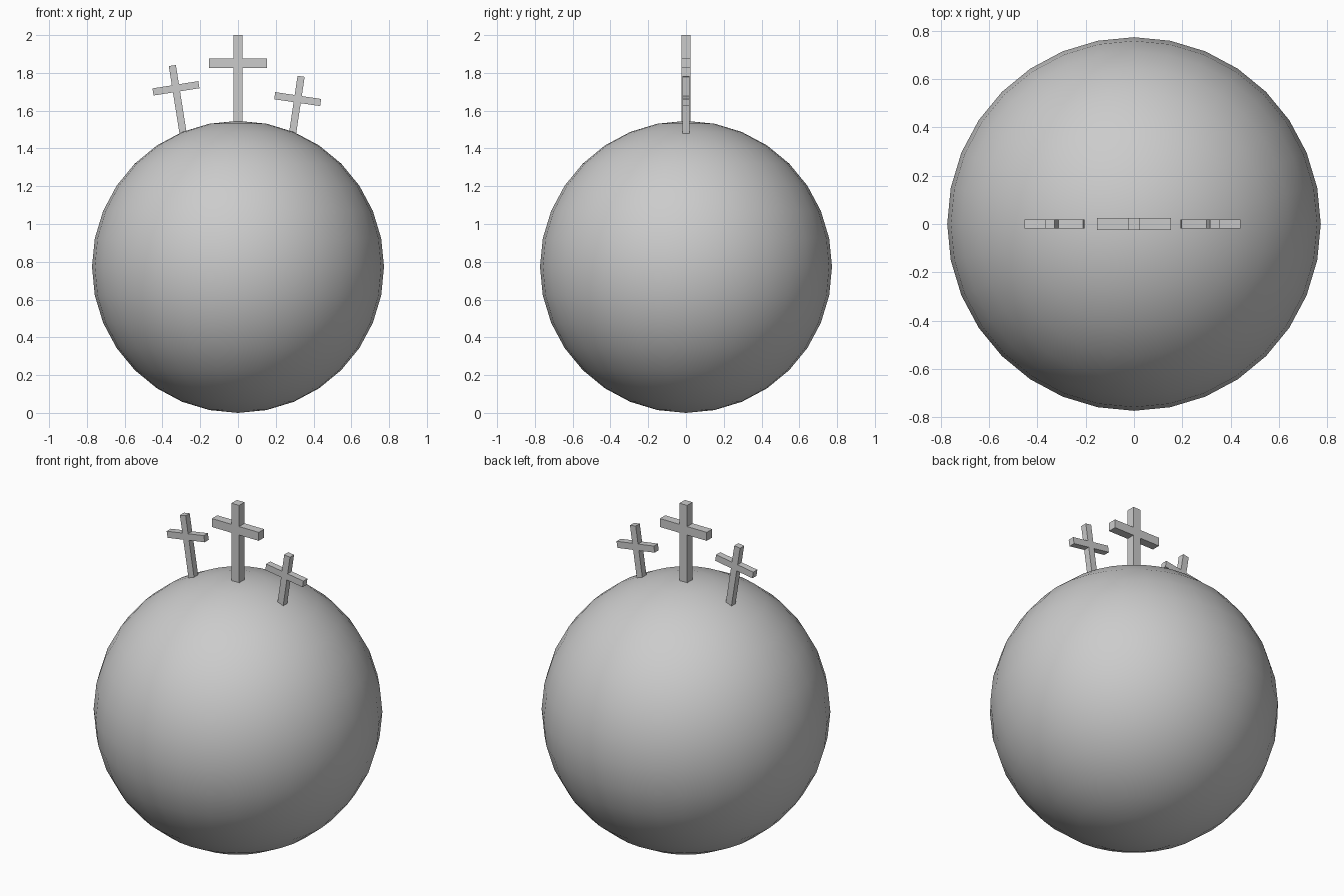
import bpy
import math
from mathutils import Matrix, Vector

cube = bpy.data.objects.get("Cube")
if cube:
    bpy.data.objects.remove(cube, do_unlink=True)

grey = bpy.data.materials.new("plain grey")
grey.use_nodes = True
colour = (0.6, 0.6, 0.6, 1)
grey.diffuse_color = colour
grey.node_tree.nodes["Principled BSDF"].inputs["Base Color"].default_value = colour

RADIUS = 0.773


def beam(name, size, matrix):
    """A box of the given size, placed by a matrix."""
    bpy.ops.mesh.primitive_cube_add(size=1)
    obj = bpy.context.object
    obj.name = name
    obj.data.transform(matrix @ Matrix.Diagonal((*size, 1)))
    obj.data.materials.append(grey)


def cross(name, foot, tilt, height, bar_height, bar_length, thick, buried=0.03):
    """Post and crossbar, leaning in the xz plane about the foot."""
    frame = Matrix.Translation(foot) @ Matrix.Rotation(math.radians(tilt), 4, "Y")
    middle = Vector((0, 0, (height - buried) / 2))
    beam(name + "_post", (thick, thick, height + buried),
         frame @ Matrix.Translation(middle))
    beam(name + "_crossbar", (bar_length, thick, thick),
         frame @ Matrix.Translation((0, 0, bar_height)))


# Globe
bpy.ops.mesh.primitive_uv_sphere_add(segments=32, ring_count=16, radius=RADIUS,
                                     location=(0, 0, RADIUS))
globe = bpy.context.object
globe.name = "globe"
globe.data.materials.append(grey)
bpy.ops.object.shade_smooth()

# Three crosses on top of the globe
cross("centre_cross", (0, 0, 1.545), 0, 0.455, 0.305, 0.306, 0.05)
cross("right_cross", (-0.294, 0, 1.5), -9, 0.343, 0.221, 0.246, 0.038)
cross("left_cross", (0.292, 0, 1.5), 8.5, 0.285, 0.163, 0.246, 0.038)
